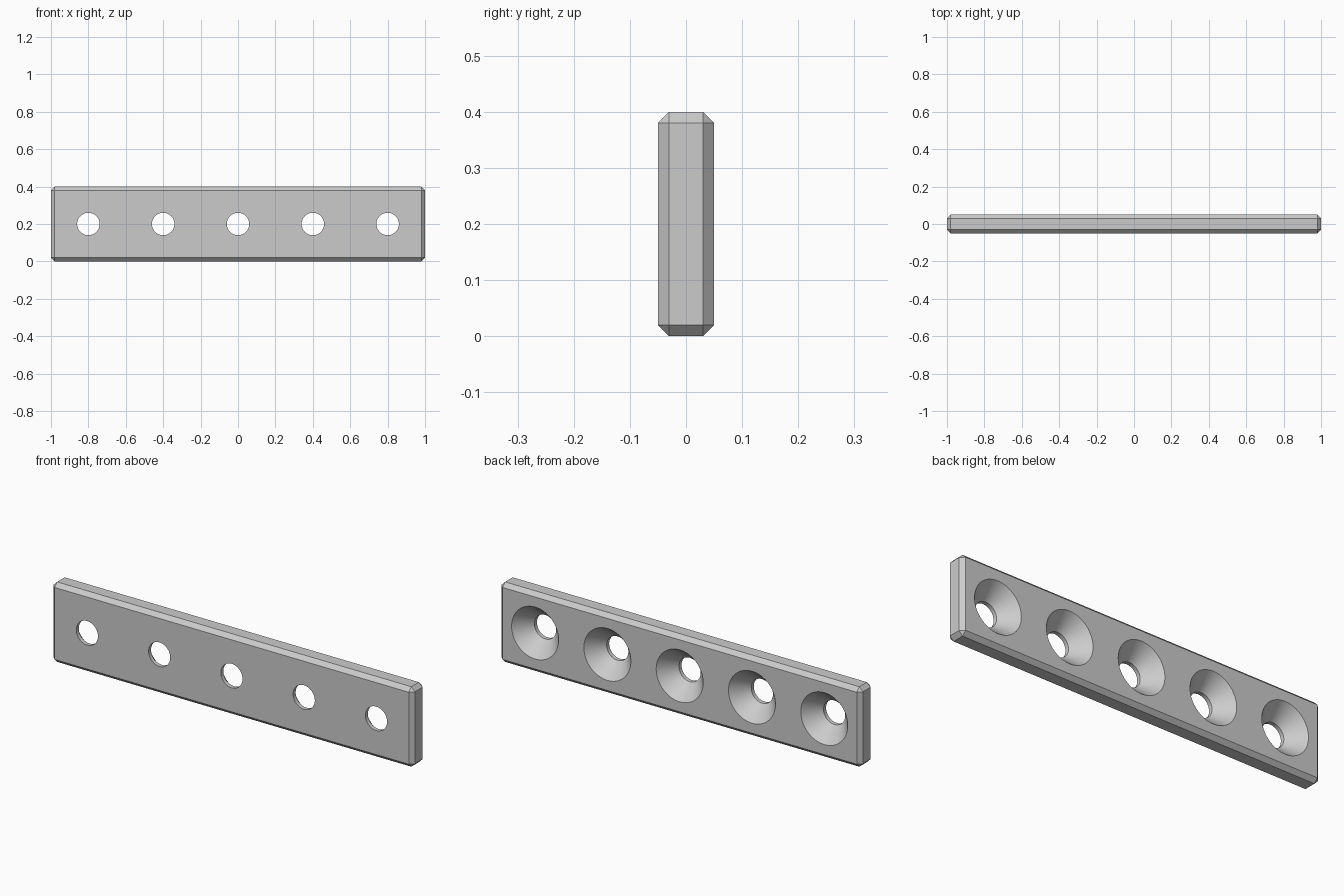
import bpy
import bmesh
from math import cos, sin, tau

cube = bpy.data.objects.get("Cube")
if cube:
    bpy.data.objects.remove(cube, do_unlink=True)

LENGTH, THICKNESS, HEIGHT, CHAMFER = 2.0, 0.1, 0.4, 0.02
HOLE_COUNT, HOLE_SPACING, SIDES = 5, 0.4, 64
# Countersunk hole profile as (radius, y), running past both faces
HOLE_PROFILE = [(0.06, -0.1), (0.06, -0.03), (0.13, 0.05), (0.1475, 0.07)]

steel = bpy.data.materials.new("plain grey")
steel.use_nodes = True
steel.diffuse_color = (0.6, 0.6, 0.6, 1)
steel.node_tree.nodes["Principled BSDF"].inputs["Base Color"].default_value = (0.6, 0.6, 0.6, 1)


def make_object(name, bm):
    bmesh.ops.recalc_face_normals(bm, faces=bm.faces[:])
    mesh = bpy.data.meshes.new(name)
    bm.to_mesh(mesh)
    bm.free()
    mesh.materials.append(steel)
    obj = bpy.data.objects.new(name, mesh)
    bpy.context.collection.objects.link(obj)
    return obj


def add_hole(bm, x, z):
    """Closed solid turned about the y direction."""
    rings = []
    for radius, y in HOLE_PROFILE:
        rings.append([bm.verts.new((x + radius * cos(tau * i / SIDES), y,
                                    z + radius * sin(tau * i / SIDES)))
                      for i in range(SIDES)])
    for a, b in zip(rings, rings[1:]):
        for i in range(SIDES):
            j = (i + 1) % SIDES
            bm.faces.new((a[i], a[j], b[j], b[i]))
    bm.faces.new(rings[0])
    bm.faces.new(rings[-1])


# Plate with chamfered edges
bm = bmesh.new()
bmesh.ops.create_cube(bm, size=1)
for v in bm.verts:
    v.co.x *= LENGTH
    v.co.y *= THICKNESS
    v.co.z = (v.co.z + 0.5) * HEIGHT
bmesh.ops.bevel(bm, geom=bm.edges[:], offset=CHAMFER, segments=1, affect='EDGES')
plate = make_object("mounting_plate", bm)

# Row of countersunk holes, wide at the back
bm = bmesh.new()
for n in range(HOLE_COUNT):
    add_hole(bm, (n - (HOLE_COUNT - 1) / 2) * HOLE_SPACING, HEIGHT / 2)
cutter = make_object("hole_cutter", bm)
cutter.hide_render = True

cut = plate.modifiers.new("holes", 'BOOLEAN')
cut.operation = 'DIFFERENCE'
cut.solver = 'EXACT'
cut.object = cutter

bpy.ops.object.select_all(action='DESELECT')
plate.select_set(True)
bpy.context.view_layer.objects.active = plate
bpy.ops.object.modifier_apply(modifier=cut.name)
bpy.data.objects.remove(cutter, do_unlink=True)

# Smooth hole walls, crisp plate edges
bpy.ops.object.shade_smooth_by_angle()
